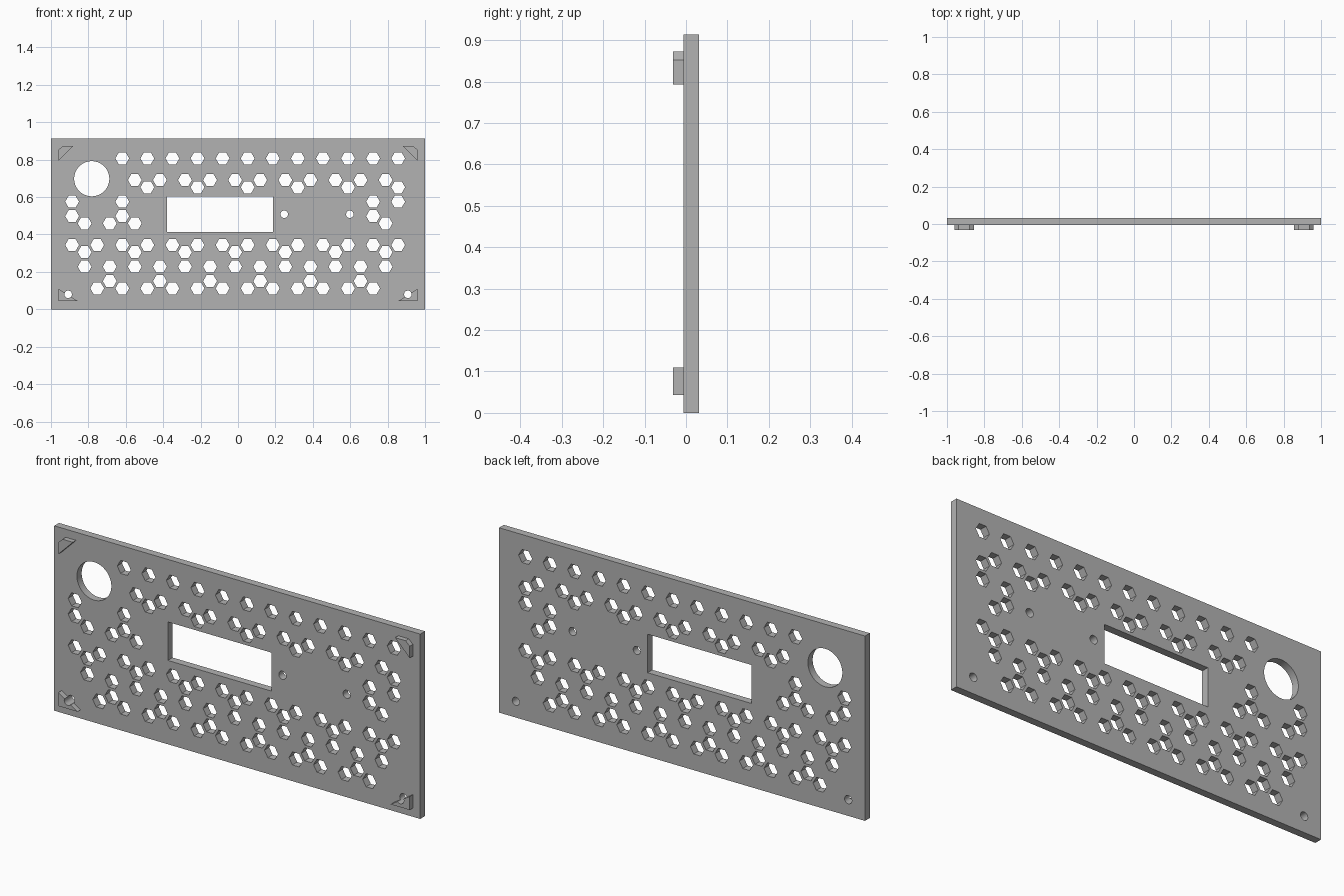
import bpy, bmesh, math

cube = bpy.data.objects.get("Cube")
if cube:
    bpy.data.objects.remove(cube, do_unlink=True)

grey = bpy.data.materials.new("panel_grey")
grey.use_nodes = True
grey.diffuse_color = (0.45, 0.45, 0.45, 1)
grey.node_tree.nodes["Principled BSDF"].inputs["Base Color"].default_value = grey.diffuse_color

HEIGHT = 0.913
FRONT, BACK, BRACKET_FRONT = -0.006, 0.031, -0.031


def add_prism(bm, points, y0, y1):
    """Extrude an (x, z) outline from y0 to y1."""
    face = bm.faces.new([bm.verts.new((x, y0, z)) for x, z in points])
    moved = bmesh.ops.extrude_face_region(bm, geom=[face])["geom"]
    verts = [g for g in moved if isinstance(g, bmesh.types.BMVert)]
    bmesh.ops.translate(bm, verts=verts, vec=(0, y1 - y0, 0))


def make_object(name, bm):
    bmesh.ops.recalc_face_normals(bm, faces=bm.faces[:])
    mesh = bpy.data.meshes.new(name)
    bm.to_mesh(mesh)
    bm.free()
    mesh.materials.append(grey)
    obj = bpy.data.objects.new(name, mesh)
    bpy.context.collection.objects.link(obj)
    return obj


def prism(name, points, y0, y1):
    bm = bmesh.new()
    add_prism(bm, points, y0, y1)
    return make_object(name, bm)


def ring(x, z, radius, sides):
    angles = [2 * math.pi * i / sides for i in range(sides)]
    return [(x + radius * math.cos(a), z + radius * math.sin(a)) for a in angles]


def box(x0, x1, z0, z1):
    return [(x0, z0), (x1, z0), (x1, z1), (x0, z1)]


def cut(obj, cutter):
    mod = obj.modifiers.new("holes", "BOOLEAN")
    mod.operation = "DIFFERENCE"
    mod.solver = "EXACT"
    mod.object = cutter
    bpy.context.view_layer.objects.active = obj
    bpy.ops.object.modifier_apply(modifier=mod.name)


# Honeycomb vents: row step -> column steps
vents = {
    18: range(4, 27, 2),
    15: range(5, 26, 2),
    14: range(6, 27, 4),
    12: (0, 4, 24, 26),
    10: (0, 4, 24),
    9: (1, 3, 5, 25),
    6: range(0, 27, 2),
    5: range(1, 26, 4),
    3: range(1, 26, 2),
    1: range(3, 24, 4),
    0: range(2, 25, 2),
}
outlines = [ring(-0.887 + 0.06705 * col, 0.112 + 0.0386 * row, 0.037, 6)
            for row, cols in vents.items() for col in cols]

# Round port, display window and screw holes
outlines.append(ring(-0.782, 0.698, 0.094, 64))
outlines.append(box(-0.379, 0.188, 0.414, 0.604))
outlines += [ring(x, 0.508, 0.02, 24) for x in (0.247, 0.598)]
outlines += [ring(s * 0.908, 0.08, 0.02, 24) for s in (-1, 1)]

bm = bmesh.new()
for outline in outlines:
    add_prism(bm, outline, -0.1, 0.1)
cutter = make_object("hole_cutter", bm)
cutter.hide_render = True

# Flat panel
parts = [prism("panel", box(-1, 1, 0, HEIGHT), FRONT, BACK)]

# Corner brackets on the front face
top = [(0.96, 0.793), (0.96, 0.852), (0.937, 0.873), (0.88, 0.873)]
bottom = [(0.96, 0.11), (0.96, 0.043), (0.855, 0.043)]
for side, s in (("left", 1), ("right", -1)):
    for level, shape in (("top", top), ("bottom", bottom)):
        outline = [(s * x, z) for x, z in shape]
        parts.append(prism(f"{level}_{side}_bracket", outline, BRACKET_FRONT, FRONT + 0.001))

for part in parts:
    cut(part, cutter)
    bpy.ops.object.select_all(action="DESELECT")
    part.select_set(True)
    bpy.ops.object.shade_smooth_by_angle(angle=math.radians(30))
bpy.data.objects.remove(cutter, do_unlink=True)
